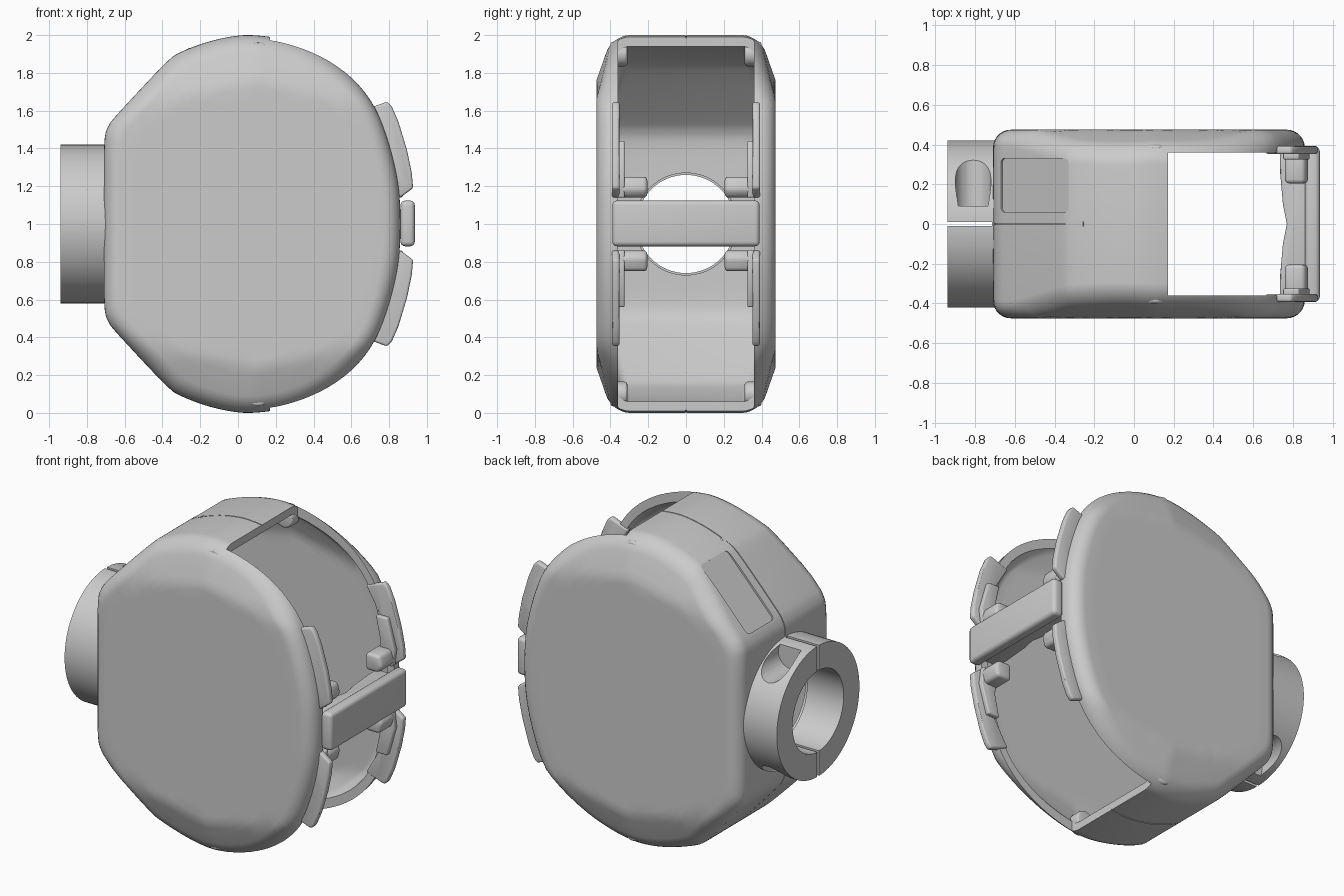
import bpy, bmesh, math
from mathutils import Vector, Matrix

if "Cube" in bpy.data.objects:
    bpy.data.objects.remove(bpy.data.objects["Cube"])

CX, CZ = 0.075, 1.0


def finish(bm, name):
    bmesh.ops.recalc_face_normals(bm, faces=bm.faces[:])
    me = bpy.data.meshes.new(name)
    bm.to_mesh(me)
    bm.free()
    ob = bpy.data.objects.new(name, me)
    bpy.context.collection.objects.link(ob)
    return ob


def activate(ob):
    bpy.ops.object.select_all(action='DESELECT')
    ob.select_set(True)
    bpy.context.view_layer.objects.active = ob


def smooth(ob, angle=30):
    activate(ob)
    bpy.ops.object.shade_smooth_by_angle(angle=math.radians(angle))


def cut(ob, cutter):
    m = ob.modifiers.new("cut", 'BOOLEAN')
    m.operation, m.object, m.solver = 'DIFFERENCE', cutter, 'EXACT'
    activate(ob)
    bpy.ops.object.modifier_apply(modifier=m.name)
    bpy.data.objects.remove(cutter)


def bevel(ob, width, segments=3):
    m = ob.modifiers.new("bevel", 'BEVEL')
    m.width, m.segments, m.limit_method = width, segments, 'ANGLE'
    m.angle_limit = math.radians(35)
    activate(ob)
    bpy.ops.object.modifier_apply(modifier=m.name)
    smooth(ob)


def loft(name, loops):
    bm = bmesh.new()
    rows = [[bm.verts.new(p) for p in loop] for loop in loops]
    for a, b in zip(rows, rows[1:]):
        for i in range(len(a)):
            j = (i + 1) % len(a)
            bm.faces.new((a[i], a[j], b[j], b[i]))
    bm.faces.new(rows[0])
    bm.faces.new(rows[-1])
    return finish(bm, name)


def prism(name, pts, y0, y1):
    return loft(name, [[(x, y, z) for x, z in pts] for y in (y0, y1)])


def box(name, lo, hi):
    return prism(name, [(lo[0], lo[2]), (hi[0], lo[2]), (hi[0], hi[2]), (lo[0], hi[2])], lo[1], hi[1])


def cylinder(name, r, a, b, n=64):
    a, b = Vector(a), Vector(b)
    bm = bmesh.new()
    rot = (b - a).to_track_quat('Z', 'Y').to_matrix().to_4x4()
    bmesh.ops.create_cone(bm, cap_ends=True, segments=n, radius1=r, radius2=r,
                          depth=(b - a).length, matrix=Matrix.Translation((a + b) / 2) @ rot)
    return finish(bm, name)


# Housing outline: upper half, mirrored, then corner-cut to smooth it
half = [(-.71, 1.2), (-.71, 1.46), (-.685, 1.525), (-.65, 1.57), (-.37, 1.87), (-.31, 1.91),
        (-.15, 1.97), (0, 2), (.1, 2), (.25, 1.98), (.42, 1.915), (.585, 1.8), (.72, 1.64),
        (.795, 1.45), (.845, 1.25), (.86, 1.1)]
outline = half + [(x, 2 - z) for x, z in reversed(half)]
for _ in range(2):
    nxt = []
    for (ax, az), (bx, bz) in zip(outline, outline[1:] + outline[:1]):
        nxt += [(.75 * ax + .25 * bx, .75 * az + .25 * bz), (.25 * ax + .75 * bx, .25 * az + .75 * bz)]
    outline = nxt


def inset(d):
    return [(CX + (x - CX) * (1 - d / .785), CZ + (z - CZ) * (1 - d)) for x, z in outline]


def face_y(x, z):
    # side faces lean inwards near the top and bottom
    return .475 - max(0, abs(z - 1) + .2 * abs(x - .1) - .76) * .35


def rounded_shell(name, wall, r):
    # solid with rounded rim, lying a wall thickness inside the outer surface
    loops = []
    for d in (.85, .65, .45, .34, .28, .24, .2, .165):
        loops.append([(x, wall - face_y(x, z), z) for x, z in inset(d)])
    for k in range(8):
        t = math.pi / 2 * (1 - k / 7)
        loops.append([(x, wall - face_y(x, z) + r - r * math.sin(t), z)
                      for x, z in inset(wall + r * (1 - math.cos(t)))])
    return loft(name, loops + [[(x, -y, z) for x, y, z in loop] for loop in reversed(loops)])


# Hollow housing, open on the right
body = rounded_shell("housing", 0, .09)
cut(body, rounded_shell("cavity_cut", .05, .06))
cut(body, box("opening_cut", (.17, -.36, -.2), (1.2, .36, 2.2)))
cut(body, cylinder("port_cut", .27, (-1, 0, 1), (-.5, 0, 1)))

# Seam line around the middle
seam = prism("seam_cut", inset(-.05), -.003, .003)
cut(seam, prism("seam_core", inset(.006), -.1, .1))
cut(body, seam)

# Recessed label panel on the upper slope
tx, tz = Vector((.28, 0, .30)).normalized(), Vector((-.30, 0, .28)).normalized()
mid = Vector((-.505, .195, 1.725))
L, W, c = .245, .135, .025
corners = []
for sx, sy, a0 in ((1, 1, 0), (-1, 1, 90), (-1, -1, 180), (1, -1, 270)):
    for k in range(5):
        a = math.radians(a0 + k * 22.5)
        corners.append((sx * (L - c) + c * abs(math.cos(a)) * sx, sy * (W - c) + c * abs(math.sin(a)) * sy))
panel = [[mid + tx * u + Vector((0, v, 0)) + tz * h for u, v in corners] for h in (-.012, .1)]
cut(body, loft("panel_cut", panel))
smooth(body)

# Small seam latch
latch = box("seam_latch", (-.045, -.013, -.012), (.045, .013, .012))
latch.location = (-.29, 0, 1.901)
latch.rotation_euler[1] = -.5

# Short bosses in the corners of the opening
for sz, tag in ((1, "upper"), (-1, "lower")):
    for sy, side in ((1, "back"), (-1, "front")):
        z = 1 + sz * .9
        bevel(cylinder(f"boss_{side}_{tag}", .065, (.105, sy * .31, z), (.105, sy * .4, z), 32), .015)

# Split clamp collar with screw bores
collar = cylinder("clamp_collar", .42, (-.94, 0, 1), (-.68, 0, 1), 96)
cut(collar, cylinder("bore", .26, (-1.1, 0, 1), (-.5, 0, 1)))
cut(collar, box("slit", (-1.1, -.01, .3), (-.715, .01, 1.7)))
for sz in (1, -1):
    cut(collar, cylinder("screw_cut", .09, (-.81, .09, 1 + sz * .36), (-.81, .6, 1 + sz * .36), 32))
smooth(collar)

# Hinge guards around the opening, four corners
guard = [(.66, 1.6), (.74, 1.63), (.79, 1.648), (.815, 1.62), (.85, 1.54), (.895, 1.39), (.92, 1.27),
         (.927, 1.19), (.86, 1.14), (.76, 1.14), (.76, 1.25), (.80, 1.28), (.77, 1.42)]
tab = [(.76, 1.14), (.85, 1.14), (.88, 1.18), (.86, 1.25), (.76, 1.25)]
lip = [(.77, 1.14), (.87, 1.14), (.885, 1.25), (.83, 1.44), (.75, 1.44), (.78, 1.3)]
for sy in (1, -1):
    for sz in (1, -1):
        tag = ("back" if sy > 0 else "front") + ("_upper" if sz > 0 else "_lower")
        for name, pts, y0, y1, w in (("guard_", guard, .352, .392, .012),
                                     ("hinge_tab_", tab, .205, .36, .02),
                                     ("hinge_lip_", lip, .325, .36, .008)):
            bevel(prism(name + tag, [(x, 1 + sz * (z - 1)) for x, z in pts], sy * y0, sy * y1), w)

# Clasp bar and its inner strip
bevel(box("clasp_bar", (.86, -.39, .882), (.936, .39, 1.124)), .025, 4)
strip = [(.87, -.36), (.87, .36), (.735, .36), (.735, .27), (.75, .1), (.77, 0), (.75, -.1),
         (.735, -.27), (.735, -.36)]
bevel(loft("clasp_strip", [[(x, y, z) for x, y in strip] for z in (.92, 1.08)]), .01)
